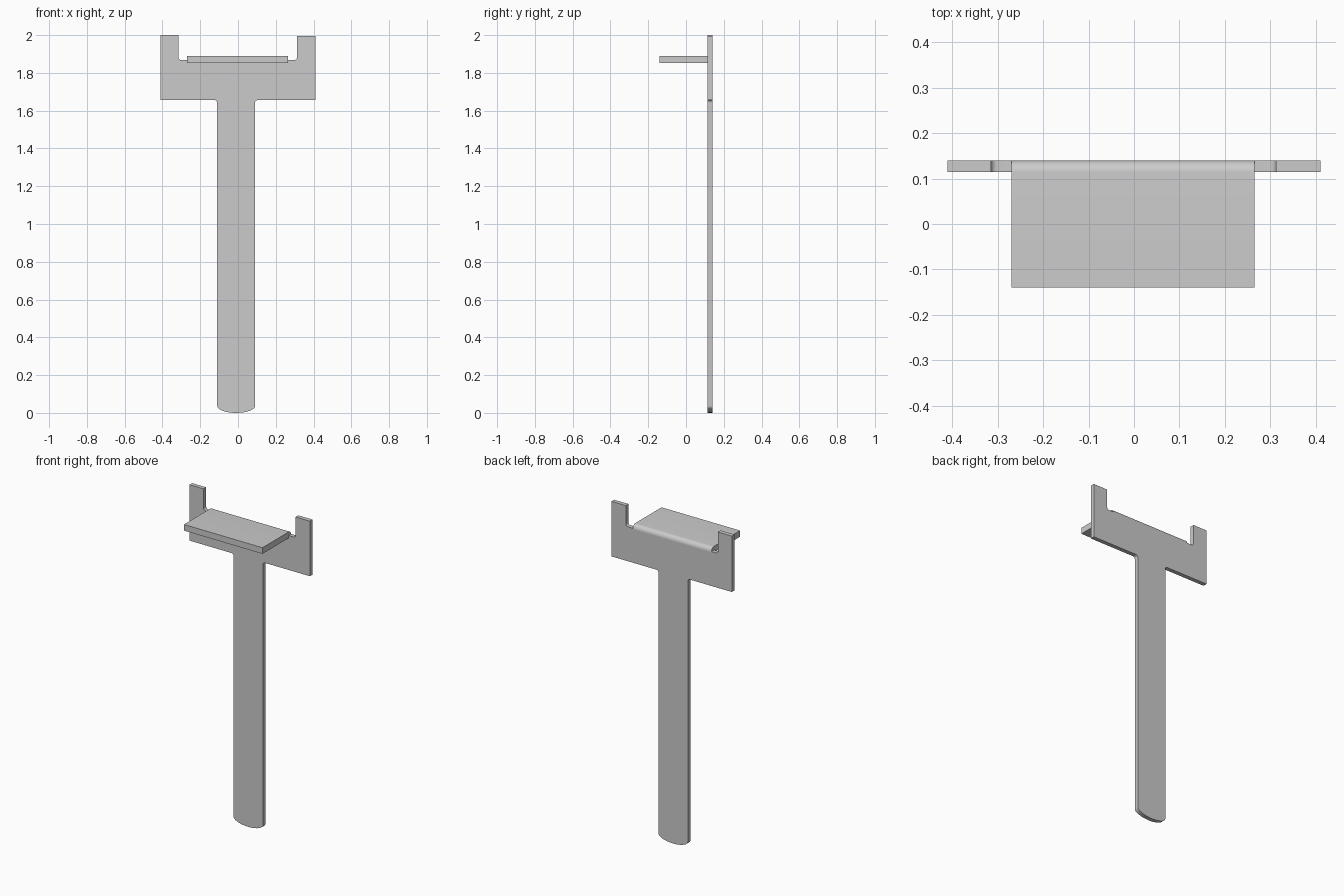
import bpy, bmesh
from math import sin, cos, pi
from mathutils import Vector

if "Cube" in bpy.data.objects:
    bpy.data.objects.remove(bpy.data.objects["Cube"])


def arc(cx, cz, rx, rz, a0, a1, n):
    return [(cx + rx * cos(a0 + (a1 - a0) * i / n),
             cz + rz * sin(a0 + (a1 - a0) * i / n)) for i in range(n + 1)]


def prism(name, outline, to_3d, depth):
    """Extrude a 2D outline placed in space by to_3d along depth."""
    bm = bmesh.new()
    face = bm.faces.new([bm.verts.new(to_3d(a, b)) for a, b in outline])
    res = bmesh.ops.extrude_face_region(bm, geom=[face])
    bmesh.ops.translate(bm, vec=Vector(depth),
                        verts=[v for v in res["geom"] if isinstance(v, bmesh.types.BMVert)])
    bmesh.ops.recalc_face_normals(bm, faces=bm.faces)
    mesh = bpy.data.meshes.new(name)
    bm.to_mesh(mesh)
    bm.free()
    obj = bpy.data.objects.new(name, mesh)
    bpy.context.collection.objects.link(obj)
    return obj


BACK, THICK = 0.14, 0.026
NOTCH, SHOULDER, R = 1.868, 1.656, 0.014
LEFT, RIGHT = -0.27, 0.265

# Flat plate: stake with rounded foot, shoulders, two prongs and the tab root
outline = arc(-0.01, 0.037, 0.1, 0.037, pi, 2 * pi, 24)
outline += arc(0.09 + R, SHOULDER - R, R, R, pi, pi / 2, 6)
outline += [(0.41, SHOULDER), (0.41, 1.995), (0.312, 1.995)]
outline += arc(0.312 - R, NOTCH + R, R, R, 0, -pi / 2, 6)
outline += [(RIGHT, NOTCH), (RIGHT, 1.858), (LEFT, 1.858), (LEFT, NOTCH)]
outline += arc(-0.315 + R, NOTCH + R, R, R, -pi / 2, -pi, 6)
outline += [(-0.315, 2.0), (-0.41, 2.0), (-0.41, SHOULDER)]
outline += arc(-0.11 - R, SHOULDER - R, R, R, pi / 2, 0, 6)
plate = prism("stake_plate", outline, lambda x, z: (x, BACK - THICK, z), (0, THICK, 0))

# Folded shelf tab with a rounded bend at the back
profile = [(-0.14, 1.852), (BACK, 1.852)]
profile += arc(BACK - 0.026, 1.862, 0.026, 0.028, 0, pi / 2, 10)
profile += [(-0.14, 1.89)]
tab = prism("shelf_tab", profile, lambda y, z: (LEFT, y, z), (RIGHT - LEFT, 0, 0))

# Fuse the tab into the plate
bpy.context.view_layer.objects.active = plate
mod = plate.modifiers.new("fuse", 'BOOLEAN')
mod.operation, mod.solver, mod.object = 'UNION', 'EXACT', tab
bpy.ops.object.modifier_apply(modifier=mod.name)
bpy.data.objects.remove(tab)

plate.select_set(True)
bpy.ops.object.shade_smooth_by_angle(angle=0.6)
